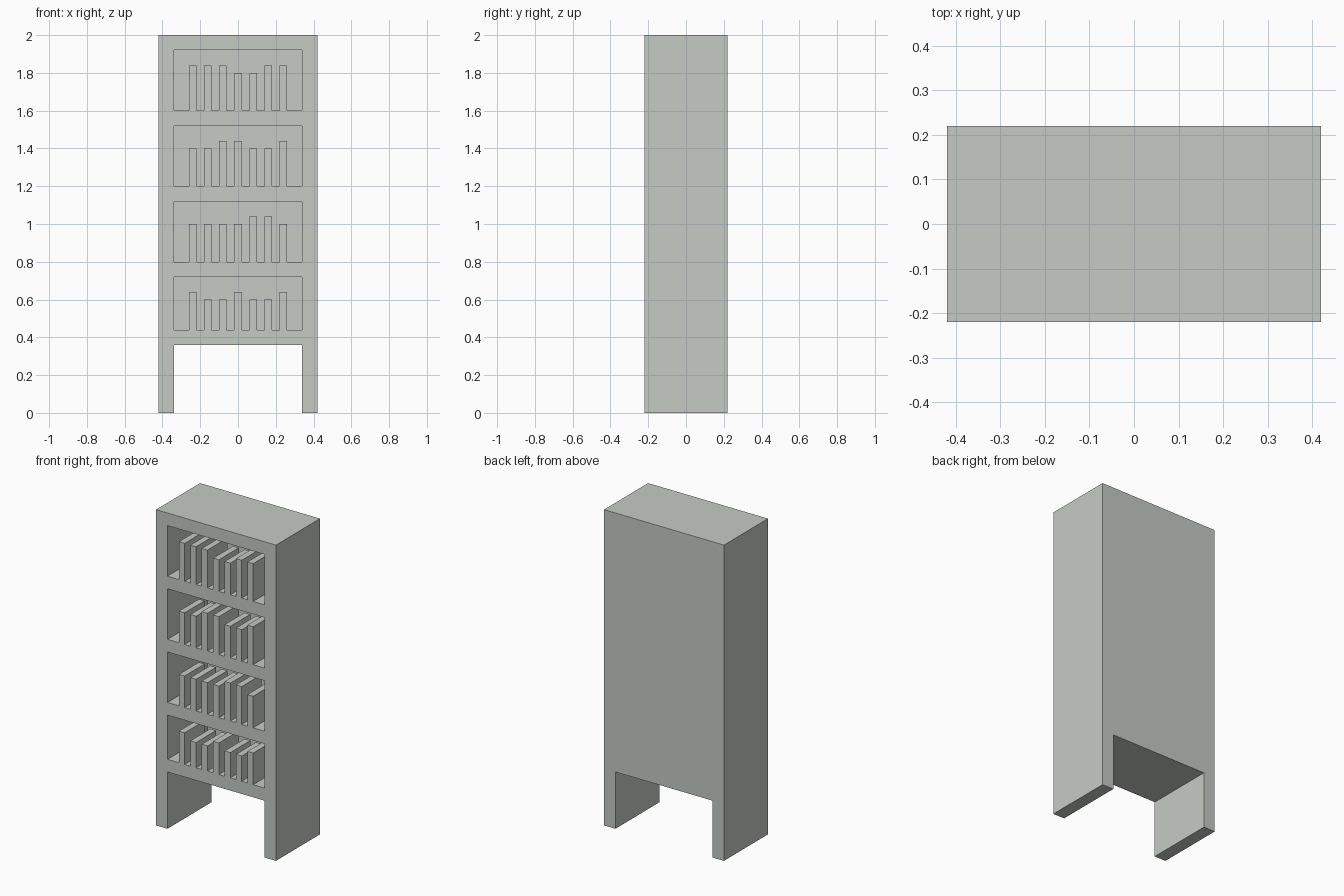
import bpy
import bmesh
from mathutils import Matrix

if "Cube" in bpy.data.objects:
    bpy.data.objects.remove(bpy.data.objects["Cube"])

mat = bpy.data.materials.new("pale_grey")
mat.diffuse_color = (0.56, 0.60, 0.56, 1)
mat.use_nodes = True
mat.node_tree.nodes["Principled BSDF"].inputs["Base Color"].default_value = mat.diffuse_color

FRONT, BACK_WALL, BOOK_BACK = -0.22, 0.18, -0.02


def make_boxes(name, boxes):
    """One object from a list of (x0, x1, y0, y1, z0, z1) boxes."""
    bm = bmesh.new()
    for x0, x1, y0, y1, z0, z1 in boxes:
        m = Matrix.Translation(((x0 + x1) / 2, (y0 + y1) / 2, (z0 + z1) / 2))
        m = m @ Matrix.Diagonal((x1 - x0, y1 - y0, z1 - z0, 1))
        bmesh.ops.create_cube(bm, size=1, matrix=m)
    mesh = bpy.data.meshes.new(name)
    bm.to_mesh(mesh)
    bm.free()
    mesh.materials.append(mat)
    obj = bpy.data.objects.new(name, mesh)
    bpy.context.collection.objects.link(obj)
    return obj


# Shelf floor, shelf ceiling and book tops, from top to bottom
shelves = [
    (1.60, 1.92, (1.84, 1.84, 1.84, 1.80, 1.80, 1.84, 1.84)),
    (1.20, 1.52, (1.40, 1.40, 1.44, 1.44, 1.40, 1.40, 1.44)),
    (0.80, 1.12, (1.00, 1.00, 1.00, 1.00, 1.04, 1.04, 1.00)),
    (0.44, 0.72, (0.64, 0.60, 0.60, 0.64, 0.60, 0.60, 0.64)),
]

# Bookcase body, with shelf openings and the gap between the legs cut out
case = make_boxes("bookcase", [(-0.42, 0.42, FRONT, 0.22, 0, 2)])
cuts = [(-0.34, 0.34, FRONT - 0.1, BACK_WALL, lo, hi) for lo, hi, _ in shelves]
cuts.append((-0.34, 0.34, -0.4, 0.4, -0.1, 0.36))
cutter = make_boxes("opening_cutter", cuts)
cutter.hide_render = True
mod = case.modifiers.new("openings", 'BOOLEAN')
mod.operation = 'DIFFERENCE'
mod.solver = 'EXACT'
mod.object = cutter
bpy.context.view_layer.objects.active = case
bpy.ops.object.modifier_apply(modifier=mod.name)
bpy.data.objects.remove(cutter)

# Rows of evenly spaced books, flush with the front
for n, (floor, _, tops) in enumerate(shelves, 1):
    for i, top in enumerate(tops):
        x = -0.24 + 0.08 * i
        make_boxes(f"shelf_{n}_book_{i + 1}",
                   [(x - 0.02, x + 0.02, FRONT, BOOK_BACK, floor, top)])
